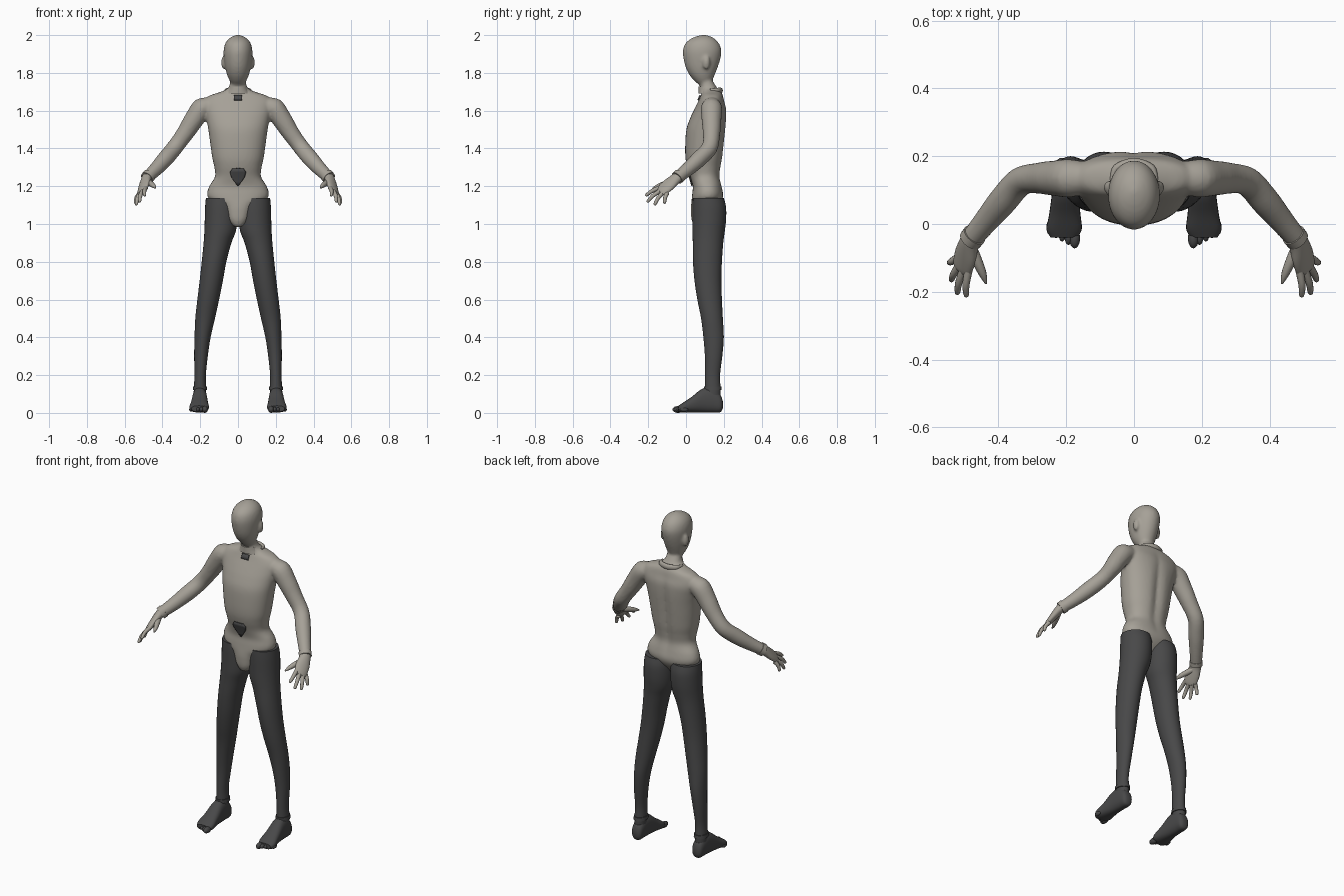
import bpy
import bmesh
import math
from mathutils import Vector, Matrix
from mathutils.bvhtree import BVHTree

default_cube = bpy.data.objects.get("Cube")
if default_cube:
    bpy.data.objects.remove(default_cube, do_unlink=True)


def make_material(name, colour):
    material = bpy.data.materials.new(name)
    material.use_nodes = True
    material.diffuse_color = (*colour, 1)
    shader = material.node_tree.nodes["Principled BSDF"]
    shader.inputs["Base Color"].default_value = (*colour, 1)
    shader.inputs["Roughness"].default_value = 0.8
    return material


TAUPE = make_material("warm taupe", (0.38, 0.355, 0.31))
CHARCOAL = make_material("charcoal", (0.065, 0.065, 0.066))
parts = []


def finish(name, bm, material, mirror=False):
    """Turn a bmesh into a named, coloured object."""
    bmesh.ops.recalc_face_normals(bm, faces=bm.faces)
    mesh = bpy.data.meshes.new(name)
    bm.to_mesh(mesh)
    bm.free()
    mesh.materials.append(material)
    obj = bpy.data.objects.new(name, mesh)
    bpy.context.collection.objects.link(obj)
    if mirror:
        modifier = obj.modifiers.new("Mirror", 'MIRROR')
        modifier.use_mirror_merge = False
    parts.append(obj)
    return obj


def spline(a, b, c, d, t):
    return (b + (c - a) * (t / 2) + (2 * a - 5 * b + 4 * c - d) * (t * t / 2)
            + (3 * b - a - 3 * c + d) * (t ** 3 / 2))


def loft(bm, rings, seg=24, steps=4, power=2.0):
    """Skin smoothly interpolated rings, each (centre, half axis, half axis)."""
    padded = [rings[0], *rings, rings[-1]]
    sections = []
    for i in range(len(rings) - 1):
        four = padded[i:i + 4]
        for k in range(steps):
            sections.append([spline(*(r[j] for r in four), k / steps) for j in range(3)])
    sections.append(rings[-1])

    def squared(value):
        return math.copysign(abs(value) ** (2 / power), value)

    loops = []
    for centre, u, v in sections:
        angles = [math.tau * k / seg for k in range(seg)]
        loops.append([bm.verts.new(centre + u * squared(math.cos(a)) + v * squared(math.sin(a)))
                      for a in angles])
    for low, high in zip(loops, loops[1:]):
        for k in range(seg):
            n = (k + 1) % seg
            bm.faces.new((low[k], low[n], high[n], high[k]))
    bm.faces.new(loops[0])
    bm.faces.new(loops[-1])


def level(z, x0, x1, y0, y1):
    """Horizontal ring from its extents."""
    return (Vector(((x0 + x1) / 2, (y0 + y1) / 2, z)),
            Vector(((x1 - x0) / 2, 0, 0)), Vector((0, (y1 - y0) / 2, 0)))


def upright(y, x0, x1, z0, z1):
    """Ring facing the front, from its extents."""
    return (Vector(((x0 + x1) / 2, y, (z0 + z1) / 2)),
            Vector(((x1 - x0) / 2, 0, 0)), Vector((0, 0, (z1 - z0) / 2)))


def tube(bm, points, radii, side=(0, 0, 1), **options):
    """Loft along a path; radii are numbers or (side, other) pairs."""
    points = [Vector(p) for p in points]
    rings = []
    for i, (p, r) in enumerate(zip(points, radii)):
        ru, rv = r if isinstance(r, tuple) else (r, r)
        tangent = (points[min(i + 1, len(points) - 1)] - points[max(i - 1, 0)]).normalized()
        u = Vector(side)
        u = (u - tangent * u.dot(tangent)).normalized()
        rings.append((p, u * ru, tangent.cross(u) * rv))
    loft(bm, rings, **options)


def ellipsoid(bm, centre, radii):
    bmesh.ops.create_uvsphere(bm, u_segments=16, v_segments=10, radius=1,
                              matrix=Matrix.Translation(centre) @ Matrix.Diagonal((*radii, 1)))


# Torso and neck: height, half width, front, back
TORSO = [
    (0.985, .02, .045, .085), (1.02, .05, .03, .12), (1.07, .07, .026, .15),
    (1.1, .095, .027, .175), (1.13, .15, .03, .192), (1.16, .163, .033, .197),
    (1.2, .152, .036, .19), (1.25, .122, .022, .18), (1.3, .125, .006, .186),
    (1.35, .136, -.003, .195), (1.42, .146, -.004, .203), (1.5, .157, .002, .211),
    (1.56, .168, .022, .215), (1.61, .18, .045, .214), (1.65, .182, .065, .203),
    (1.68, .15, .078, .195), (1.7, .09, .085, .185), (1.72, .052, .075, .165),
    (1.76, .04, .075, .14)]
HEAD = [
    (1.74, .034, .065, .13), (1.76, .045, .042, .14), (1.79, .058, .018, .152),
    (1.83, .068, -.002, .168), (1.88, .075, -.014, .183), (1.92, .076, -.016, .187),
    (1.955, .068, -.004, .175), (1.98, .05, .025, .152), (1.995, .025, .06, .125),
    (2.001, .004, .088, .1)]

body = bmesh.new()
loft(body, [level(z, -w, w, f, b) for z, w, f, b in TORSO], seg=48, power=2.25)
# Spine groove down the back
for v in body.verts:
    if v.co.y > 0.12 and 1.15 < v.co.z < 1.68:
        fade = math.sin(math.pi * (v.co.z - 1.15) / 0.53)
        v.co.y -= 0.014 * fade * math.exp(-(v.co.x / 0.025) ** 2)
loft(body, [level(z, -w, w, f, b) for z, w, f, b in HEAD], seg=32)

# Arms and ears, blended into the body
ARM = [(.13, .135, 1.63), (.19, .135, 1.612), (.235, .135, 1.55), (.28, .135, 1.48),
       (.335, .125, 1.405), (.385, .07, 1.345), (.435, .01, 1.29), (.485, -.05, 1.242)]
ARM_RADII = [.045, .056, .052, .046, .043, .043, .037, .031]
for s in (1, -1):
    tube(body, [(s * x, y, z) for x, y, z in ARM], ARM_RADII)
    ellipsoid(body, (s * .077, .108, 1.855), (.012, .02, .036))
body_obj = finish("body", body, TAUPE)
remesh = body_obj.modifiers.new("Blend", 'REMESH')
remesh.mode = 'VOXEL'
remesh.voxel_size = 0.008
remesh.use_smooth_shade = True
soften = body_obj.modifiers.new("Soften", 'SMOOTH')
soften.iterations = 4

# Hands: palm, fingers, thumb
hand = bmesh.new()
ACROSS = (.04, .045, -.025)
tube(hand, [(.478, -.04, 1.25), (.487, -.06, 1.235), (.497, -.095, 1.205),
            (.507, -.13, 1.175), (.51, -.14, 1.167)],
     [(.031, .028), (.033, .024), (.04, .02), (.036, .014), (.026, .007)], side=ACROSS)
FINGERS = [
    ((.488, -.138, 1.192), (.495, -.215, 1.15)),
    ((.504, -.136, 1.176), (.522, -.207, 1.116)),
    ((.516, -.122, 1.165), (.54, -.168, 1.1)),
    ((.521, -.1, 1.163), (.546, -.115, 1.108))]
for root, tip in FINGERS:
    root, tip = Vector(root), Vector(tip)
    bend = root.lerp(tip, .5) + Vector((.004, -.003, .004))
    tube(hand, [root, bend, root.lerp(tip, .92), tip], [.012, .0105, .008, .002], seg=12)
tube(hand, [(.48, -.07, 1.225), (.46, -.115, 1.212), (.445, -.15, 1.2), (.436, -.176, 1.19)],
     [.017, .015, .011, .003], seg=12)
finish("hands", hand, TAUPE, mirror=True)

# Glove edges at the wrists
cuff = bmesh.new()
tube(cuff, [(.47, -.032, 1.257), (.483, -.048, 1.243)], [.036, .035], steps=1)
finish("wrist_cuffs", cuff, TAUPE, mirror=True)

# Legs: height, inner, outer, front, back
LEG = [
    (1.137, .004, .17, .036, .2), (1.09, .002, .174, .034, .212),
    (1.02, .004, .176, .034, .212), (.96, .012, .178, .034, .205),
    (.9, .035, .182, .036, .197), (.8, .062, .192, .037, .19),
    (.7, .08, .203, .045, .187), (.6, .1, .215, .06, .19),
    (.5, .122, .226, .08, .195), (.4, .145, .23, .092, .2),
    (.3, .16, .232, .1, .192), (.2, .17, .23, .1, .18),
    (.13, .168, .234, .1, .183), (.08, .17, .234, .1, .183)]
leg = bmesh.new()
loft(leg, [level(*ring) for ring in LEG], seg=32)
finish("legs", leg, CHARCOAL, mirror=True)

ankle = bmesh.new()
loft(ankle, [level(.12, .163, .239, .094, .189), level(.14, .165, .237, .095, .187)], steps=1)
finish("ankle_cuffs", ankle, CHARCOAL, mirror=True)

# Feet: position, inner, outer, bottom, top
FOOT = [
    (.195, .185, .217, .025, .06), (.182, .17, .232, .004, .095),
    (.14, .166, .238, .002, .13), (.09, .163, .242, .002, .13),
    (.03, .158, .25, .002, .085), (-.015, .154, .257, .002, .055),
    (-.04, .168, .246, .006, .038)]
foot = bmesh.new()
loft(foot, [upright(*ring) for ring in FOOT], power=2.4)
for i in range(5):
    size = .016 if i == 0 else .0125 - .0008 * i
    ellipsoid(foot, (.175 + .0185 * i, -.042 + .008 * i, .018),
              (size, .03 - .002 * i, size + .002))
finish("feet", foot, CHARCOAL, mirror=True)

# Neck band with a raised roll at the nape
collar = bmesh.new()
loft(collar, [level(.0 + z, -w, w, f, b) for z, w, f, b in
              [(1.69, .066, .066, .175), (1.71, .054, .066, .168), (1.728, .047, .066, .158)]])
tube(collar, [(-.066, .128, 1.706), (-.052, .165, 1.706), (0, .183, 1.706),
              (.052, .165, 1.706), (.066, .128, 1.706)],
     [(.01, .006), (.015, .011), (.016, .012), (.015, .011), (.01, .006)], seg=16)
finish("neck_collar", collar, TAUPE)

# Dark plates that follow the front of the body
surface = BVHTree.FromObject(body_obj, bpy.context.evaluated_depsgraph_get())


def plate(name, rows, columns=8):
    bm = bmesh.new()
    grid = []
    for z, half in rows:
        line = []
        for c in range(columns + 1):
            x = half * (2 * c / columns - 1)
            hit = surface.ray_cast(Vector((x, -1, z)), Vector((0, 1, 0)))[0]
            line.append(bm.verts.new((x, (hit.y if hit else .05) - .004, z)))
        grid.append(line)
    for a, b in zip(grid, grid[1:]):
        for c in range(columns):
            bm.faces.new((a[c], a[c + 1], b[c + 1], b[c]))
    obj = finish(name, bm, CHARCOAL)
    solid = obj.modifiers.new("Thickness", 'SOLIDIFY')
    solid.thickness = 0.008
    solid.offset = 0


plate("chest_plate", [(1.682, .022), (1.668, .022), (1.655, .022)])
plate("belly_plate", [(1.294, .03), (1.275, .042), (1.25, .036), (1.225, .019), (1.203, .003)])

# Smooth shading with sharp rims
bpy.ops.object.select_all(action='DESELECT')
for obj in parts:
    obj.select_set(True)
bpy.context.view_layer.objects.active = body_obj
bpy.ops.object.shade_smooth_by_angle(angle=math.radians(50))
